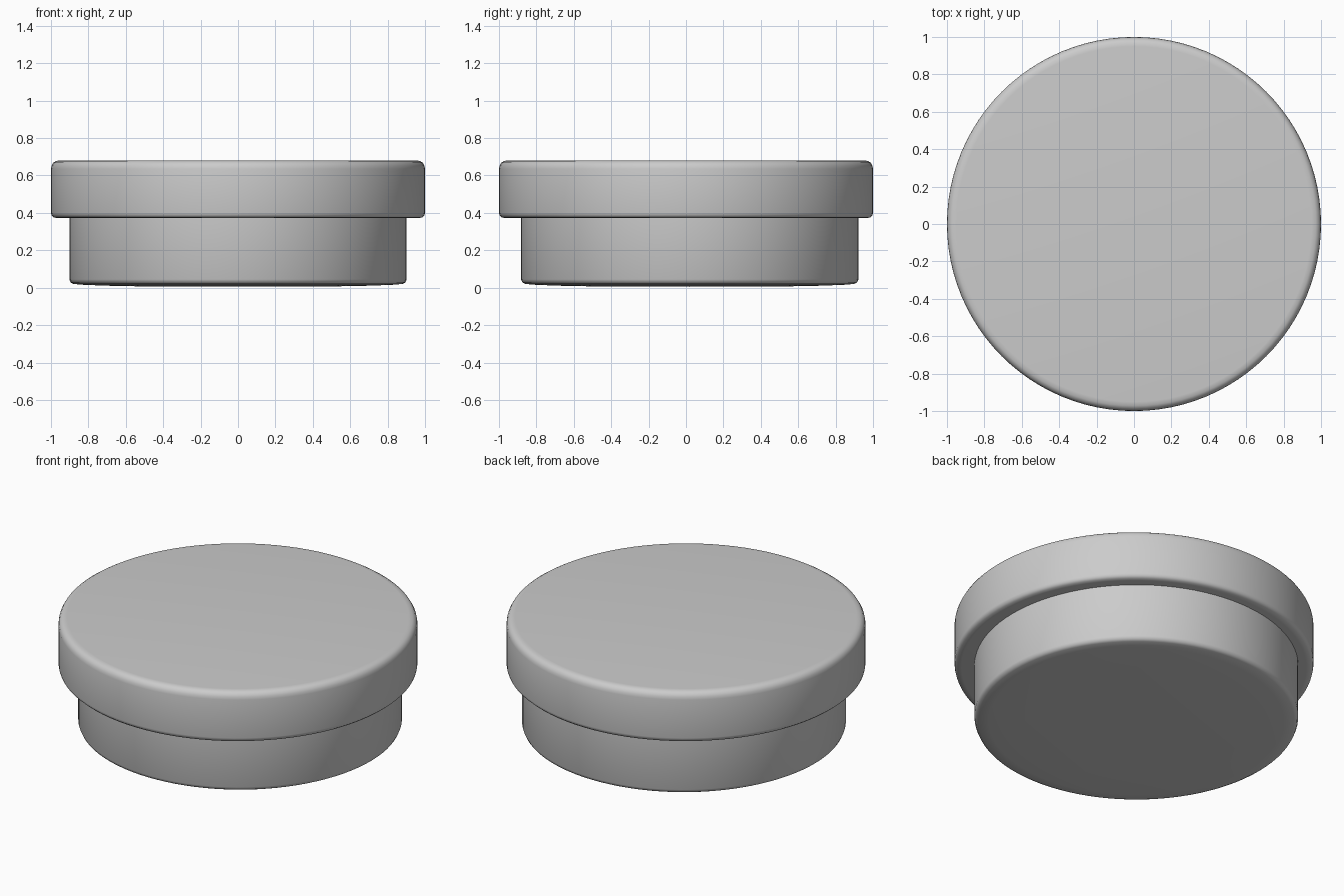
import bpy, bmesh
from math import radians, cos, sin, pi

if "Cube" in bpy.data.objects:
    bpy.data.objects.remove(bpy.data.objects["Cube"])


def lathe(name, profile, y=0.0, sides=96):
    """Spin an (r, z) profile that starts and ends on the axis into a closed solid."""
    bm = bmesh.new()
    rings = []
    for r, z in profile:
        if r == 0:
            rings.append([bm.verts.new((0, y, z))])
        else:
            rings.append([bm.verts.new((r * cos(2 * pi * i / sides),
                                        y + r * sin(2 * pi * i / sides), z))
                          for i in range(sides)])
    for a, b in zip(rings, rings[1:]):
        for i in range(sides):
            j = (i + 1) % sides
            if len(a) == 1:
                bm.faces.new((a[0], b[j], b[i]))
            elif len(b) == 1:
                bm.faces.new((a[i], a[j], b[0]))
            else:
                bm.faces.new((a[i], a[j], b[j], b[i]))
    bmesh.ops.recalc_face_normals(bm, faces=bm.faces)
    mesh = bpy.data.meshes.new(name)
    bm.to_mesh(mesh)
    bm.free()
    obj = bpy.data.objects.new(name, mesh)
    bpy.context.collection.objects.link(obj)
    bpy.ops.object.select_all(action='DESELECT')
    obj.select_set(True)
    bpy.context.view_layer.objects.active = obj
    bpy.ops.object.shade_smooth_by_angle(angle=radians(40))
    return obj


# Lower tub, set slightly towards the back, with a softly crowned base
lathe("jar_body", [(0, 0.005), (0.62, 0.008), (0.82, 0.015), (0.88, 0.02),
                   (0.895, 0.028), (0.902, 0.045), (0.902, 0.39), (0, 0.39)], y=0.02)

# Wide flat lid with a rounded rim
lathe("jar_lid", [(0, 0.372), (0.96, 0.372), (0.985, 0.375), (0.997, 0.386),
                  (1.0, 0.40), (1.0, 0.635), (0.997, 0.652), (0.988, 0.668),
                  (0.972, 0.678), (0.95, 0.68), (0, 0.68)])
